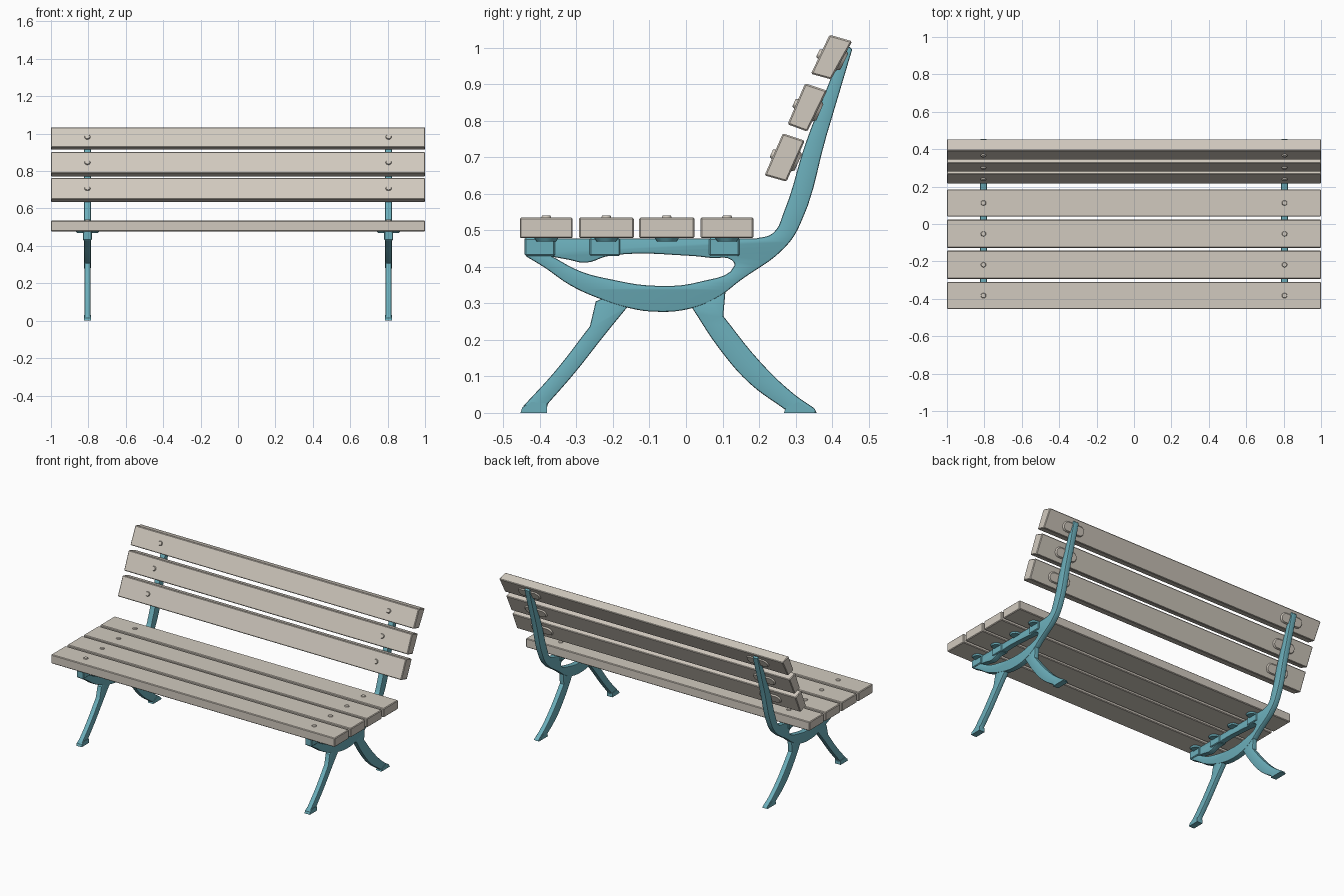
import bpy, bmesh, math
from mathutils import Matrix, Vector

if "Cube" in bpy.data.objects:
    bpy.data.objects.remove(bpy.data.objects["Cube"])

FRAME_X = 0.805


def material(name, rgb):
    m = bpy.data.materials.new(name)
    m.diffuse_color = (*rgb, 1)
    m.use_nodes = True
    m.node_tree.nodes["Principled BSDF"].inputs["Base Color"].default_value = m.diffuse_color
    return m


WOOD = material("pale wood", (0.64, 0.59, 0.52))
TEAL = material("teal iron", (0.15, 0.43, 0.50))


def add_object(name, mesh, mat, smooth=True):
    mesh.materials.clear()
    mesh.materials.append(mat)
    if smooth:
        mesh.shade_smooth()
        mesh.set_sharp_from_angle(angle=math.radians(35))
    ob = bpy.data.objects.new(name, mesh)
    bpy.context.collection.objects.link(ob)
    return ob


def prism(name, profile, x0, x1, mat, bevel=0.0):
    """Extrude a (y, z) profile along x."""
    bm = bmesh.new()
    f = bm.faces.new([bm.verts.new((x0, y, z)) for y, z in profile])
    ext = bmesh.ops.extrude_face_region(bm, geom=[f])
    verts = [v for v in ext["geom"] if isinstance(v, bmesh.types.BMVert)]
    bmesh.ops.translate(bm, verts=verts, vec=(x1 - x0, 0, 0))
    if bevel:
        bmesh.ops.bevel(bm, geom=bm.edges[:], offset=bevel, segments=1, affect='EDGES')
    bmesh.ops.recalc_face_normals(bm, faces=bm.faces[:])
    me = bpy.data.meshes.new(name)
    bm.to_mesh(me)
    bm.free()
    return add_object(name, me, mat, smooth=False)


def casting(name, outlines, thickness, bevel=0.005):
    """Filled curve in the yz plane; points flagged 1 are corners."""
    cu = bpy.data.curves.new(name, 'CURVE')
    cu.dimensions = '2D'
    cu.fill_mode = 'BOTH'
    cu.resolution_u = 5
    cu.extrude = thickness / 2 - bevel
    cu.bevel_depth = bevel
    cu.bevel_resolution = 1
    cu.offset = -bevel
    for pts in outlines:
        sp = cu.splines.new('BEZIER')
        sp.bezier_points.add(len(pts) - 1)
        sp.use_cyclic_u = True
        for bp, p in zip(sp.bezier_points, pts):
            bp.co = (p[0], p[1], 0)
            kind = 'VECTOR' if len(p) > 2 else 'AUTO'
            bp.handle_left_type = bp.handle_right_type = kind
    tmp = bpy.data.objects.new(name + "_curve", cu)
    bpy.context.collection.objects.link(tmp)
    bpy.context.view_layer.update()
    dg = bpy.context.evaluated_depsgraph_get()
    me = bpy.data.meshes.new_from_object(tmp.evaluated_get(dg))
    bpy.data.objects.remove(tmp)
    # local x -> y, local y -> z, local z -> x
    me.transform(Matrix(((0, 0, 1, 0), (1, 0, 0, 0), (0, 1, 0, 0), (0, 0, 0, 1))))
    bm = bmesh.new()
    bm.from_mesh(me)
    bmesh.ops.remove_doubles(bm, verts=bm.verts[:], dist=0.0002)
    bmesh.ops.recalc_face_normals(bm, faces=bm.faces[:])
    bm.to_mesh(me)
    bm.free()
    for s, side in ((-1, "left"), (1, "right")):
        ob = add_object(f"{side}_{name}", me.copy(), TEAL)
        ob.location.x = s * FRAME_X


def lozenge(name, center, normal, length, width, height, mat, seg=6):
    """Rounded-end plate, long along x, standing on a surface with given normal."""
    r, h = width / 2, length / 2 - width / 2
    n = Vector(normal).normalized()
    ax = Vector((1, 0, 0))
    ay = n.cross(ax)
    bm = bmesh.new()
    rings = []
    for k, lift in ((1.0, -0.003), (0.75, height)):
        ring = []
        for end in (0, 1):
            for i in range(seg + 1):
                a = -math.pi / 2 + math.pi * (i / seg + end)
                px = (h if end == 0 else -h) + r * k * math.cos(a)
                ring.append(bm.verts.new(Vector(center) + ax * px + ay * (r * k * math.sin(a)) + n * lift))
        rings.append(ring)
    lo, hi = rings
    for i in range(len(lo)):
        j = (i + 1) % len(lo)
        bm.faces.new((lo[i], lo[j], hi[j], hi[i]))
    bm.faces.new(hi)
    bm.faces.new(lo[::-1])
    bmesh.ops.remove_doubles(bm, verts=bm.verts[:], dist=0.0001)
    bmesh.ops.recalc_face_normals(bm, faces=bm.faces[:])
    me = bpy.data.meshes.new(name)
    bm.to_mesh(me)
    bm.free()
    add_object(name, me, mat)


# Seat slats with bolt heads on top
for i, (y0, y1) in enumerate(((-.455, -.31), (-.293, -.143), (-.128, .023), (.04, .185))):
    prism(f"seat_slat_{i + 1}", [(y0, .478), (y1, .478), (y1, .535), (y0, .535)], -1, 1, WOOD, 0.004)
    yc = (y0 + y1) / 2
    for s in (-1, 1):
        lozenge("seat_bolt", (s * FRAME_X, yc, .535), (0, 0, 1), .032, .03, .005, WOOD)
        # Iron pads that carry each slat
        lozenge("seat_pad", (s * FRAME_X, yc, .479), (0, 0, -1), .13, .07, .010, TEAL)

# Back slats (tilted) with bolts in front and plates behind
BACK = (((.215, .650), (.275, .633), (.325, .745), (.265, .765)),
        ((.278, .790), (.332, .770), (.386, .882), (.326, .902)),
        ((.342, .928), (.397, .913), (.455, 1.017), (.393, 1.035)))
for i, prof in enumerate(BACK):
    prism(f"back_slat_{i + 1}", prof, -1, 1, WOOD, 0.004)
    a, b, c, d = (Vector((0, *p)) for p in prof)
    front, back = (a + d) / 2, (b + c) / 2
    out = Vector((0, -(d - a).z, (d - a).y)).normalized()
    for s in (-1, 1):
        off = Vector((s * FRAME_X, 0, 0))
        lozenge("back_bolt", front + off, out, .034, .03, .007, WOOD)
        lozenge("back_plate", back + off, -out, .16, .065, .008, WOOD)

# Side frame: bowed seat support running up into the back post, with an opening
outer = [(.440, 1.008, 1), (.455, .995, 1), (.385, .76), (.312, .515), (.27, .452), (.148, .362),
         (.085, .315), (.01, .285), (-.085, .277), (-.16, .288), (-.235, .312), (-.318, .35),
         (-.386, .397), (-.437, .428, 1), (-.442, .477, 1), (.19, .477, 1), (.238, .492),
         (.268, .55), (.326, .734), (.40, .925, 1)]
opening = [(-.364, .427, 1), (-.32, .419), (-.275, .411), (-.21, .430), (.01, .430), (.07, .424),
           (.125, .418), (.132, .402), (.038, .359), (-.085, .348), (-.208, .366), (-.29, .388)]
casting("side_frame", [outer, opening], 0.036)

# Curved legs, overlapping the bow at the top
casting("front_leg", [[(-.215, .32, 1), (-.247, .305, 1), (-.263, .237, 1), (-.36, .112), (-.444, .02, 1),
                       (-.452, 0, 1), (-.384, 0, 1), (-.378, .025, 1), (-.304, .11), (-.222, .214),
                       (-.16, .29, 1)]], 0.031)
casting("rear_leg", [[(.015, .29, 1), (.093, .173), (.175, .08), (.27, .01, 1), (.275, 0, 1),
                      (.358, 0, 1), (.352, .012, 1), (.295, .052), (.203, .14), (.102, .265, 1),
                      (.108, .332, 1), (.06, .32, 1)]], 0.031)

# Feet and slat brackets on the frames
for s, side in ((-1, "left"), (1, "right")):
    x = s * FRAME_X
    for nm, y0, y1 in (("front", -.453, -.38), ("rear", .268, .357)):
        t = .03 if nm == "front" else .008
        u = .008 if nm == "front" else .03
        prism(f"{side}_{nm}_foot", [(y0, 0), (y1, 0), (y1 - .003, u), (y0 + .025, .03), (y0 + .005, t)]
              if nm == "rear" else [(y0, 0), (y1, 0), (y1, .026), (y0 + .03, .03), (y0 + .005, .015)],
              x - .019, x + .019, TEAL) if nm == "front" else \
            prism(f"{side}_{nm}_foot", [(y0, 0), (y1, 0), (y1 - .03, .02), (y0 + .04, .03), (y0 + .005, .015)],
                  x - .019, x + .019, TEAL)
    for i, y in enumerate((-.40, -.222, .105)):
        prism(f"{side}_bracket_{i + 1}", [(y - .042, .430), (y + .042, .430), (y + .042, .479), (y - .042, .479)],
              x - .024, x + .024, TEAL, 0.004)
